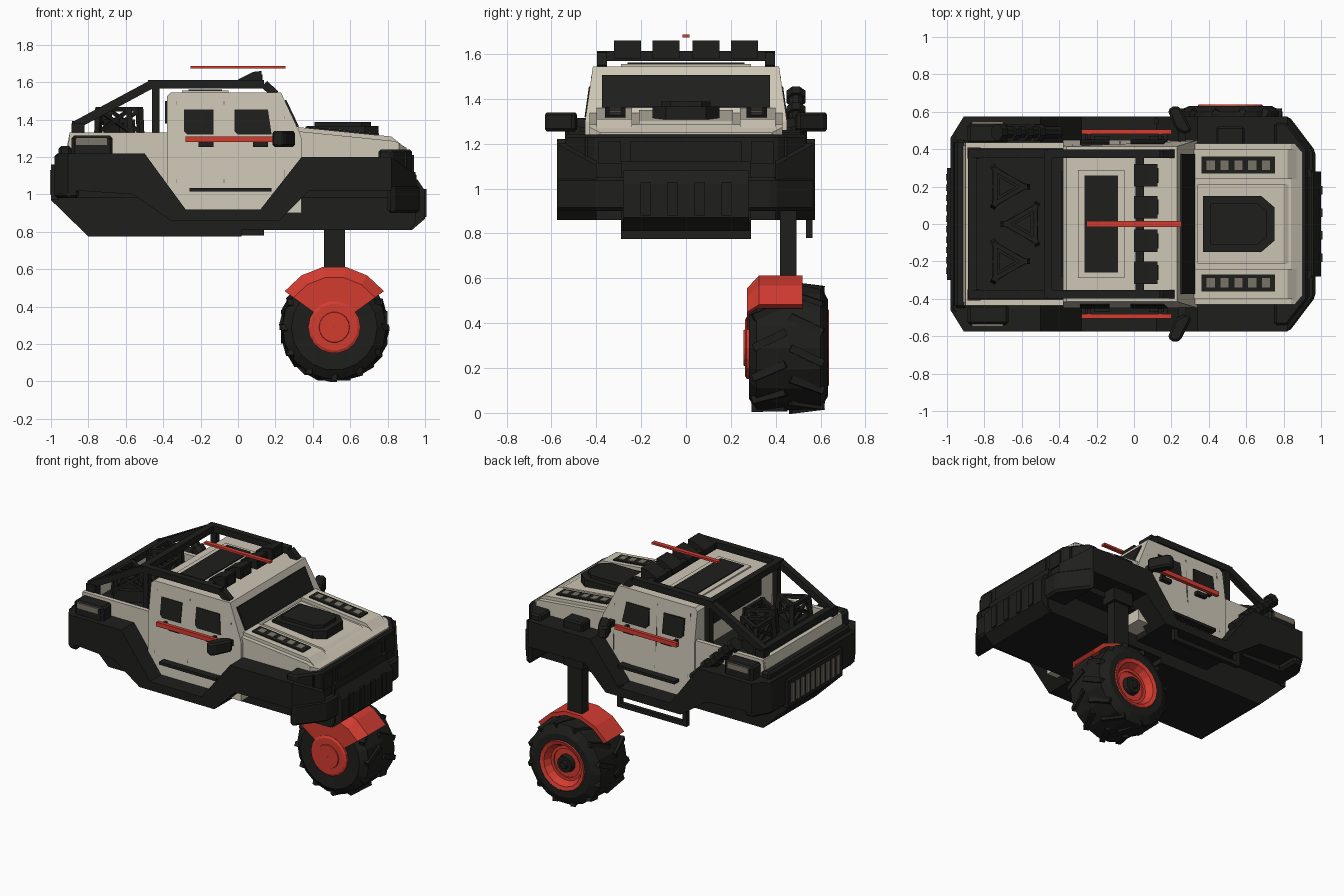
import bpy, bmesh, math
from mathutils import Vector, Matrix

if "Cube" in bpy.data.objects:
    bpy.data.objects.remove(bpy.data.objects["Cube"])

def mat(n, c):
    m = bpy.data.materials.new(n); m.diffuse_color = (*c, 1); return m
CREAM = mat("cream", (.62, .57, .47)); BLACK = mat("black", (.013, .013, .012))
RED = mat("red", (.65, .045, .03)); TAUPE = mat("taupe", (.2, .18, .14))
GREY = mat("seam", (.2, .18, .15))

def finish(name, bm, m, bevel=0, mirror=False):
    bmesh.ops.recalc_face_normals(bm, faces=bm.faces)
    me = bpy.data.meshes.new(name); bm.to_mesh(me); bm.free()
    ob = bpy.data.objects.new(name, me); bpy.context.collection.objects.link(ob)
    me.materials.append(m)
    if bevel:
        b = ob.modifiers.new("bevel", 'BEVEL'); b.width = bevel; b.segments = 1
    if mirror:
        ob.modifiers.new("mirror", 'MIRROR').use_axis = (False, True, False)
    return ob

def prism(name, pts, axis, a, b, m, bevel=0, mirror=False, cuts=(), warp=None):
    """Extrude a 2D profile along an axis from a to b."""
    put = {'x': lambda p, t: (t, p[0], p[1]), 'y': lambda p, t: (p[0], t, p[1]),
           'z': lambda p, t: (p[0], p[1], t)}[axis]
    bm = bmesh.new()
    lo = [bm.verts.new(put(p, a)) for p in pts]; hi = [bm.verts.new(put(p, b)) for p in pts]
    bm.faces.new(lo); bm.faces.new(hi); n = len(pts)
    for i in range(n):
        bm.faces.new((lo[i], lo[(i+1) % n], hi[(i+1) % n], hi[i]))
    for co, no in cuts:
        bmesh.ops.bisect_plane(bm, geom=bm.verts[:]+bm.edges[:]+bm.faces[:], plane_co=co,
                               plane_no=no, clear_outer=True)
        bmesh.ops.holes_fill(bm, edges=[e for e in bm.edges if e.is_boundary])
    if warp:
        for v in bm.verts: v.co = warp(v.co)
    return finish(name, bm, m, bevel, mirror)

def box(name, x0, x1, y0, y1, z0, z1, m, **k):
    return prism(name, [(x0, y0), (x1, y0), (x1, y1), (x0, y1)], 'z', z0, z1, m, **k)

def bar(name, p, q, w, m, sides=4, **k):
    p, q = Vector(p), Vector(q); bm = bmesh.new()
    r = w/2/math.cos(math.pi/sides)
    T = Matrix.Translation((p+q)/2) @ (q-p).to_track_quat('Z', 'Y').to_matrix().to_4x4() \
        @ Matrix.Rotation(math.pi/sides, 4, 'Z')
    bmesh.ops.create_cone(bm, cap_ends=True, segments=sides, radius1=r, radius2=r,
                          depth=(q-p).length, matrix=T)
    return finish(name, bm, m, **k)

def lathe(name, prof, m, n=18, a0=0, a1=360, c=(.515, .29)):
    """Closed (y, r) profile swept about the wheel axis."""
    bm = bmesh.new(); full = a1-a0 == 360; cnt = n if full else n+1
    rings = []
    for i in range(cnt):
        t = math.radians(a0+(a1-a0)*i/n)
        rings.append([bm.verts.new((c[0]+r*math.cos(t), y, c[1]+r*math.sin(t))) for y, r in prof])
    k = len(prof)
    for i in range(n):
        A, B = rings[i], rings[(i+1) % cnt]
        for j in range(k):
            bm.faces.new((A[j], A[(j+1) % k], B[(j+1) % k], B[j]))
    if not full:
        bm.faces.new(rings[0]); bm.faces.new(rings[-1])
    return finish(name, bm, m)

# black hull: central keel, core, side flares with wheel arches
prism("keel", [(-1, 1.12), (-1, .97), (-.8, .775), (.02, .775), (.02, .81), (.92, .81), (.95, .85),
               (.95, 1.12)], 'y', -.29, .29, BLACK)
box("hull_core", -.93, .88, -.42, .42, .98, 1.2, BLACK)
rear_cut = ((-.91, .575, 0), (-.145, .09, 0)); front_cut = ((.82, .575, 0), (.195, .15, 0))
prism("side_flare", [(-.98, 1.0), (-.98, 1.2), (-.95, 1.22), (-.5, 1.22), (-.28, .92), (.12, .92),
                     (.34, 1.2), (.82, 1.2), (.96, 1.1), (.96, .96), (.85, 1.02), (.38, 1.02),
                     (.22, .86), (-.36, .86), (-.56, 1.0), (-.85, 1.02)],
      'y', .40, .575, BLACK, mirror=True, cuts=[rear_cut, front_cut])
box("sill_floor", -.36, .22, -.42, .42, .86, .99, BLACK)
prism("rear_block", [(-.85, -.57), (-.91, -.57), (-.98, -.45), (-.98, .45), (-.91, .57), (-.85, .57)],
      'z', .98, 1.22, BLACK, bevel=.015)
box("rear_deck", -.96, -.89, -.45, .45, 1.2, 1.26, BLACK, bevel=.015)
box("rear_vent_panel", -1.0, -.96, -.3, .3, .97, 1.16, BLACK)
for i in range(10):
    y = -.25+i*.5/9
    box("rear_vent_slat", -1.006, -.99, y-.017, y+.017, 1.0, 1.13, TAUPE)

# front end: prow, bumper, grille, lamps
prism("prow", [(.75, -.54), (.82, -.54), (.93, -.4), (.93, .4), (.82, .54), (.75, .54)],
      'z', 1.02, 1.24, BLACK, bevel=.012)
prism("front_bumper", [(.8, -.575), (.83, -.575), (.97, -.39), (.97, .39), (.83, .575), (.8, .575)],
      'z', .9, 1.05, BLACK, bevel=.015)
prism("lower_grille", [(.9, .81), (.93, .81), (1, .87), (1, 1.02), (.96, 1.08), (.9, 1.08)],
      'y', -.28, .28, BLACK)
for y in (-.18, -.06, .06, .18):
    box("grille_rib", .99, 1.008, y-.022, y+.022, .88, 1.03, BLACK)
box("upper_grille", .92, .94, -.25, .25, 1.11, 1.21, BLACK)
box("headlight", .92, .94, .29, .39, 1.11, 1.21, BLACK, mirror=True)
box("corner_lamp", .85, .9, .41, .45, 1.1, 1.23, BLACK, mirror=True)

# cream cab, tapering to the roof
def lean(co):
    s = .143*max(0, co.z-1.3)
    return Vector((co.x, co.y-math.copysign(s, co.y), co.z))
prism("cab", [(-.38, .9), (-.38, 1.3), (-.38, 1.525), (-.36, 1.545), (.23, 1.545), (.33, 1.33),
              (.34, 1.3), (.34, .9)], 'y', -.45, .45, CREAM, warp=lean)
for x0, x1, x2 in ((-.29, -.13, -.13), (-.02, .18, .16)):
    prism("side_window", [(x0, 1.34), (x0+.02, 1.32), (x1, 1.32), (x2, 1.455), (x0, 1.455)],
          'y', .43, .455, BLACK, mirror=True, warp=lean)
for x in (-.33, -.075, .25):
    box("door_seam", x-.002, x+.002, .44, .4515, 1.06, 1.5 if x < .2 else 1.42, GREY, mirror=True, warp=lean)
for x in (-.17, .12):
    box("door_handle", x-.04, x+.04, .44, .47, 1.255, 1.28, BLACK, mirror=True)
box("door_red_bar", -.28, .2, .48, .505, 1.28, 1.31, RED, mirror=True)
for x in (-.24, .14):
    box("bar_mount", x-.01, x+.01, .44, .485, 1.285, 1.305, BLACK, mirror=True)
box("door_step", -.26, .18, .44, .5, 1.015, 1.035, BLACK, mirror=True)
prism("windshield", [(.31, 1.36), (.24, 1.5), (.258, 1.506), (.326, 1.363)], 'y', -.375, .375, BLACK)
box("rear_window", -.39, -.37, -.28, .28, 1.38, 1.5, BLACK)
box("roof_plate", -.3, -.05, -.29, .29, 1.54, 1.555, CREAM)
box("roof_panel", -.265, -.085, -.26, .26, 1.54, 1.562, BLACK)
box("roof_red_blade", -.255, .255, -.015, .015, 1.673, 1.687, RED)

# hood with scoop and side vents
hc = [((.92, .36, 0), (.07, .06, 0)), ((.92, -.36, 0), (.07, -.06, 0))]
prism("hood", [(.3, 1.15), (.3, 1.34), (.84, 1.285), (.9, 1.25), (.9, 1.15)], 'y', -.43, .43, CREAM, cuts=hc)
prism("hood_center", [(.34, 1.3), (.34, 1.35), (.8, 1.302), (.87, 1.26), (.8, 1.24)],
      'y', -.21, .21, CREAM)
prism("hood_rib", [(.32, 1.3), (.32, 1.36), (.82, 1.31), (.87, 1.27), (.8, 1.24)],
      'y', .24, .4, CREAM, mirror=True)
def slope(co): return Vector((co.x, co.y, co.z-.1*(co.x-.36)))
box("hood_vent", .36, .755, .27, .36, 1.34, 1.364, BLACK, mirror=True, warp=slope)
for i in range(5):
    x = .41+i*.074
    box("vent_slot", x-.022, x+.022, .29, .34, 1.35, 1.367, TAUPE, mirror=True, warp=slope)
prism("hood_scoop_base", [(.37, -.15), (.68, -.15), (.75, -.09), (.75, .09), (.68, .15), (.37, .15)],
      'z', 1.29, 1.365, BLACK)
prism("hood_scoop", [(.41, -.11), (.66, -.11), (.71, -.07), (.71, .07), (.66, .11), (.41, .11)],
      'z', 1.36, 1.387, BLACK)

# cargo bed
prism("bed_wall", [(-.92, 1.15), (-.9, 1.33), (-.37, 1.33), (-.37, 1.0), (-.45, 1.15)],
      'y', .405, .435, CREAM, mirror=True)
prism("tailgate", [(-.925, 1.2), (-.9, 1.33), (-.87, 1.33), (-.87, 1.2)], 'y', -.42, .42, CREAM)
box("bed_floor", -.88, -.37, -.41, .41, 1.18, 1.25, BLACK)
for cx, cy, s in ((-.69, .2, 1), (-.58, 0, -1), (-.69, -.2, 1)):
    def tri(r): return [(cx+s*r*math.cos(a*math.tau/3), cy+r*math.sin(a*math.tau/3)) for a in range(3)]
    prism("cargo_base", tri(.125), 'z', 1.24, 1.33, BLACK)
    prism("cargo_core", tri(.06), 'z', 1.3, 1.4, BLACK)
    T, B = tri(.105), tri(.12)
    for i in range(3):
        j = (i+1) % 3
        bar("cargo_top_rail", (*T[i], 1.455), (*T[j], 1.455), .024, BLACK)
        bar("cargo_post", (*B[i], 1.3), (*T[i], 1.465), .03, BLACK)
        bar("cargo_brace", (*B[i], 1.33), (*T[j], 1.45), .018, BLACK)
        bar("cargo_brace", (*B[j], 1.33), (*T[i], 1.45), .018, BLACK)

# roll cage and light bar
path = [(-.87, .375, 1.37), (-.46, .375, 1.59), (.14, .375, 1.59), (.2, .375, 1.535)]
for p, q in zip(path, path[1:]):
    bar("cage_rail", p, q, .045, BLACK, mirror=True)
for x, z in ((-.865, 1.37), (-.46, 1.59), (.03, 1.59)):
    bar("cage_cross_bar", (x, -.395, z), (x, .395, z), .045, BLACK)
box("cage_foot", -.89, -.82, .35, .41, 1.25, 1.38, BLACK, mirror=True)
bar("cage_post", (-.44, .375, 1.25), (-.44, .375, 1.59), .04, BLACK, mirror=True)
for y in (-.26, -.09, .09, .26):
    prism("roof_lamp", [(.0, 1.58), (.0, 1.615), (.08, 1.655), (.125, 1.66), (.125, 1.58)],
          'y', y-.06, y+.06, BLACK)
    box("roof_lamp_glass", .12, .13, y-.04, y+.04, 1.595, 1.64, BLACK)

# side lamp boxes, mirrors, exhaust, step
box("side_lamp_box", -.89, -.67, .43, .54, 1.2, 1.315, BLACK, mirror=True, bevel=.015)
box("side_lamp_glass", -.865, -.7, .48, .548, 1.265, 1.305, TAUPE, mirror=True)
bar("mirror_arm", (.26, .43, 1.29), (.25, .54, 1.3), .04, BLACK, mirror=True)
prism("side_mirror", [(.18, .61), (.22, .635), (.25, .62), (.31, .5), (.27, .48), (.22, .51)],
      'z', 1.255, 1.34, BLACK, mirror=True, bevel=.012)
bar("exhaust_pipe", (-.4, .49, 1.1), (-.73, .49, 1.42), .06, BLACK, sides=8)
for t in (.3, .5, .7, .92):
    x, z = -.4-.33*t, 1.1+.32*t
    bar("exhaust_ring", (x, .49, z), (x-.03, .49, z+.029), .085, BLACK, sides=8)
bar("step_bar", (-.4, .55, .795), (.14, .55, .795), .03, BLACK)
for x in (-.385, .125):
    bar("step_hanger", (x, .55, .79), (x, .55, .93), .03, BLACK)

# single wheel on its strut
box("strut", .46, .572, .42, .492, .57, 1.24, BLACK)
box("strut_cap", .44, .59, .41, .52, 1.17, 1.26, BLACK, bevel=.01)
box("strut_collar", .44, .592, .4, .51, .93, 1.03, BLACK)
lathe("tire", [(.285, .14), (.28, .23), (.315, .278), (.455, .282), (.6, .278), (.632, .22), (.632, .175),
               (.61, .165), (.56, .14)], BLACK)
for i in range(12):
    for s in (-1, 1):
        t0 = math.radians(30*i+15*(s > 0)); t1 = t0+.26
        pt = lambda y, t, r: (.515+r*math.cos(t), y, .29+r*math.sin(t))
        bar("tread_lug", pt(.455+s*.01, t1, .277), pt(.455+s*.155, t0, .268), .034, BLACK)
lathe("wheel_rim", [(.56, .1), (.56, .17), (.625, .178), (.638, .17), (.63, .145), (.585, .12), (.585, .1)], RED)
lathe("rim_disc", [(.4, .001), (.4, .13), (.575, .13), (.575, .001)], RED)
lathe("wheel_hub", [(.55, .001), (.55, .065), (.61, .055), (.61, .03), (.625, .025), (.625, .001)], BLACK)
lathe("inner_cover", [(.262, .001), (.262, .125), (.27, .14), (.3, .14), (.3, .001)], RED)
lathe("inner_cap", [(.256, .001), (.256, .08), (.27, .085), (.27, .001)], RED)
# red mudguard: side plate and curved shell
lathe("mudguard_plate", [(.272, .1), (.272, .27), (.284, .27), (.284, .1)], RED, n=5, a0=36, a1=144)
lathe("mudguard_shell", [(.272, .262), (.272, .27), (.325, .328), (.52, .328), (.52, .3), (.32, .3), (.284, .262)],
      RED, n=5, a0=36, a1=144)

for m in bpy.data.materials:
    if m.users and not m.is_grease_pencil:
        m.use_nodes = True
        m.node_tree.nodes["Principled BSDF"].inputs["Base Color"].default_value = m.diffuse_color
